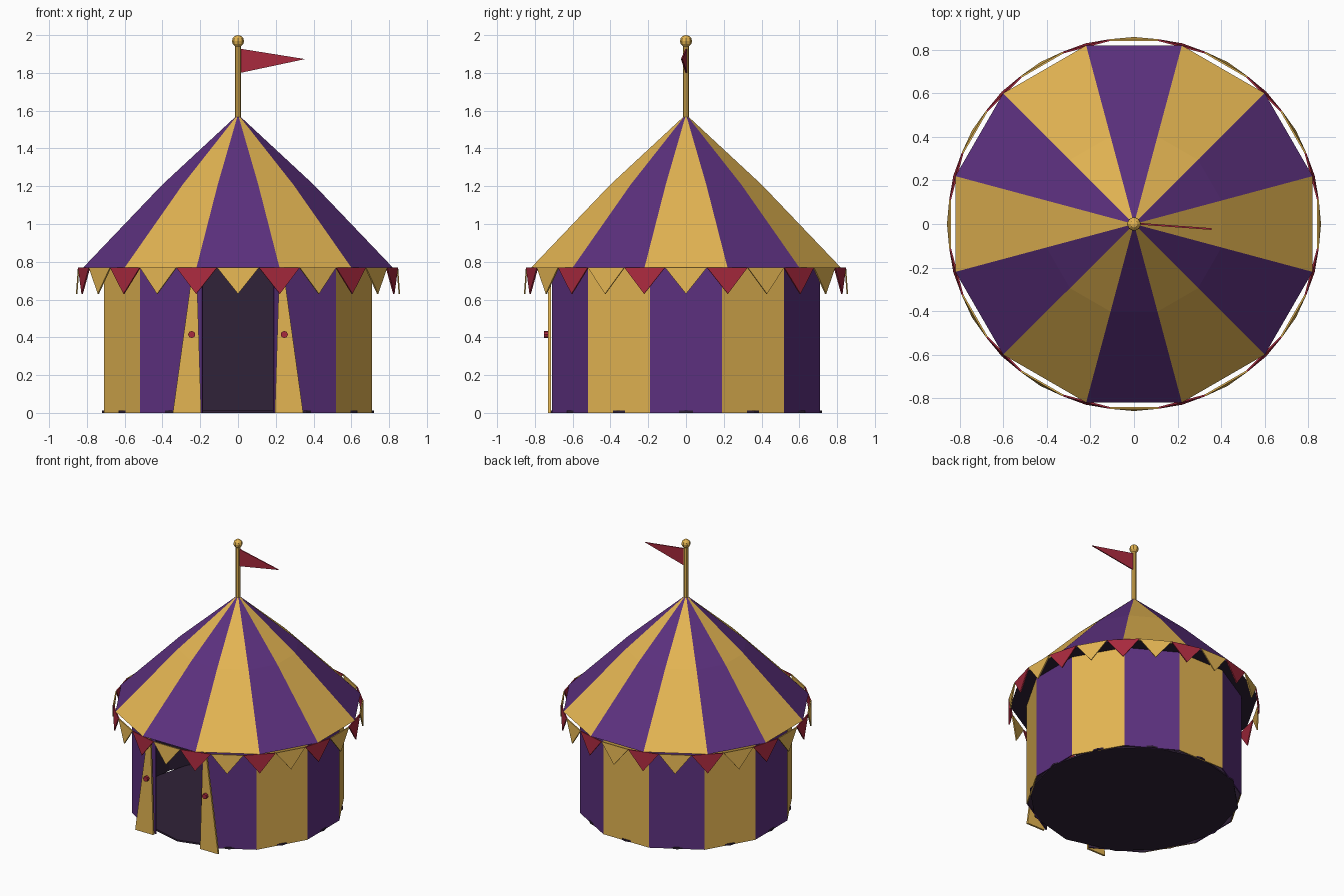
import bpy, bmesh
from math import sin, cos, pi, radians
from mathutils import Vector

if "Cube" in bpy.data.objects:
    bpy.data.objects.remove(bpy.data.objects["Cube"])


def material(name, rgb):
    m = bpy.data.materials.new(name)
    m.diffuse_color = (*rgb, 1)
    m.use_nodes = True
    m.node_tree.nodes["Principled BSDF"].inputs["Base Color"].default_value = m.diffuse_color
    return m


GOLD = material("gold_cloth", (0.77, 0.46, 0.085))
PURPLE = material("purple_cloth", (0.107, 0.03, 0.21))
RED = material("red_cloth", (0.39, 0.022, 0.047))
DARK = material("dark_lining", (0.03, 0.016, 0.04))


def polar(r, deg, z):
    return Vector((r * cos(radians(deg)), r * sin(radians(deg)), z))


def make(name, faces, mats):
    """faces: list of (points, material index); shared corners are welded."""
    bm = bmesh.new()
    for pts, mi in faces:
        bm.faces.new([bm.verts.new(p) for p in pts]).material_index = mi
    bmesh.ops.remove_doubles(bm, verts=bm.verts, dist=1e-5)
    me = bpy.data.meshes.new(name)
    bm.to_mesh(me)
    bm.free()
    for m in mats:
        me.materials.append(m)
    ob = bpy.data.objects.new(name, me)
    bpy.context.collection.objects.link(ob)
    return ob


def slab(name, pts, push, mat):
    """Flat outline given a thickness along the vector push."""
    pts = [Vector(p) for p in pts]
    back = [p + Vector(push) for p in pts]
    n = len(pts)
    faces = [(pts, 0), (back[::-1], 0)]
    faces += [([pts[i], back[i], back[(i + 1) % n], pts[(i + 1) % n]][::-1], 0) for i in range(n)]
    ob = make(name, faces, [mat])
    bm = bmesh.new()
    bm.from_mesh(ob.data)
    bmesh.ops.recalc_face_normals(bm, faces=bm.faces)
    bm.to_mesh(ob.data)
    bm.free()
    return ob


def cylinder(name, r, depth, loc, mat, sides=8, rot=(0, 0, 0)):
    bpy.ops.mesh.primitive_cylinder_add(vertices=sides, radius=r, depth=depth, location=loc, rotation=rot)
    ob = bpy.context.object
    ob.name = name
    ob.data.materials.append(mat)
    return ob


EAVE = 0.77

# Striped walls with the front panel left open, dark on the inside
wall = []
for k in range(12):
    if k == 9:
        continue
    a, b = 30 * k - 15, 30 * k + 15
    wall.append(([polar(0.735, a, 0), polar(0.735, b, 0), polar(0.735, b, EAVE), polar(0.735, a, EAVE)],
                 (k + 1) % 2))
walls = make("walls", wall, [GOLD, PURPLE, DARK])
lining = walls.modifiers.new("lining", "SOLIDIFY")
lining.thickness = 0.008
lining.offset = -1
lining.material_offset = 2

# Striped roof with a slight belly and a dark ceiling
profile = [(0.848, EAVE), (0.416, 1.207), (0.0, 1.58)]
roof = []
for k in range(12):
    a, b = 30 * k - 15, 30 * k + 15
    (r0, z0), (r1, z1), (_, z2) = profile
    roof.append(([polar(r0, a, z0), polar(r0, b, z0), polar(r1, b, z1), polar(r1, a, z1)], k % 2))
    roof.append(([polar(r1, a, z1), polar(r1, b, z1), Vector((0, 0, z2))], k % 2))
roof.append(([polar(0.848, -30 * k - 15, EAVE) for k in range(12)], 2))
make("roof", roof, [GOLD, PURPLE, DARK])

# Floor, turned half a panel against the walls
floor = slab("floor", [polar(0.72, 30 * k, 0) for k in range(12)], (0, 0, 0.012), DARK)

# Bunting around the eave
for k in range(24):
    mid = 15 * k
    slab(f"pennant_{k + 1}",
         [polar(0.855, mid - 7.5, EAVE), polar(0.855, mid + 7.5, EAVE), polar(0.858, mid, 0.63)],
         polar(-0.008, mid, 0), RED if k % 2 else GOLD)

# Tied-back door flaps with buttons
for side, s in (("left", -1), ("right", 1)):
    slab(f"{side}_door_flap",
         [(s * x, -0.73, z) for x, z in ((0.195, 0), (0.345, 0), (0.243, 0.74), (0.218, 0.74))],
         (0, 0.014, 0), GOLD)
    cylinder(f"{side}_flap_button", 0.019, 0.03, (s * 0.245, -0.737, 0.415), RED, 8, (pi / 2, 0, 0))

# Mast, finial and flag
cylinder("mast", 0.016, 0.41, (0, 0, 1.755), GOLD)
bpy.ops.mesh.primitive_uv_sphere_add(segments=8, ring_count=6, radius=0.032, location=(0, 0, 1.968))
bpy.context.object.name = "finial"
bpy.context.object.data.materials.append(GOLD)
slab("flag", [(0.012, -0.002, 1.80), (0.355, -0.027, 1.873), (0.012, -0.002, 1.928)], (0, 0.008, 0), RED)
